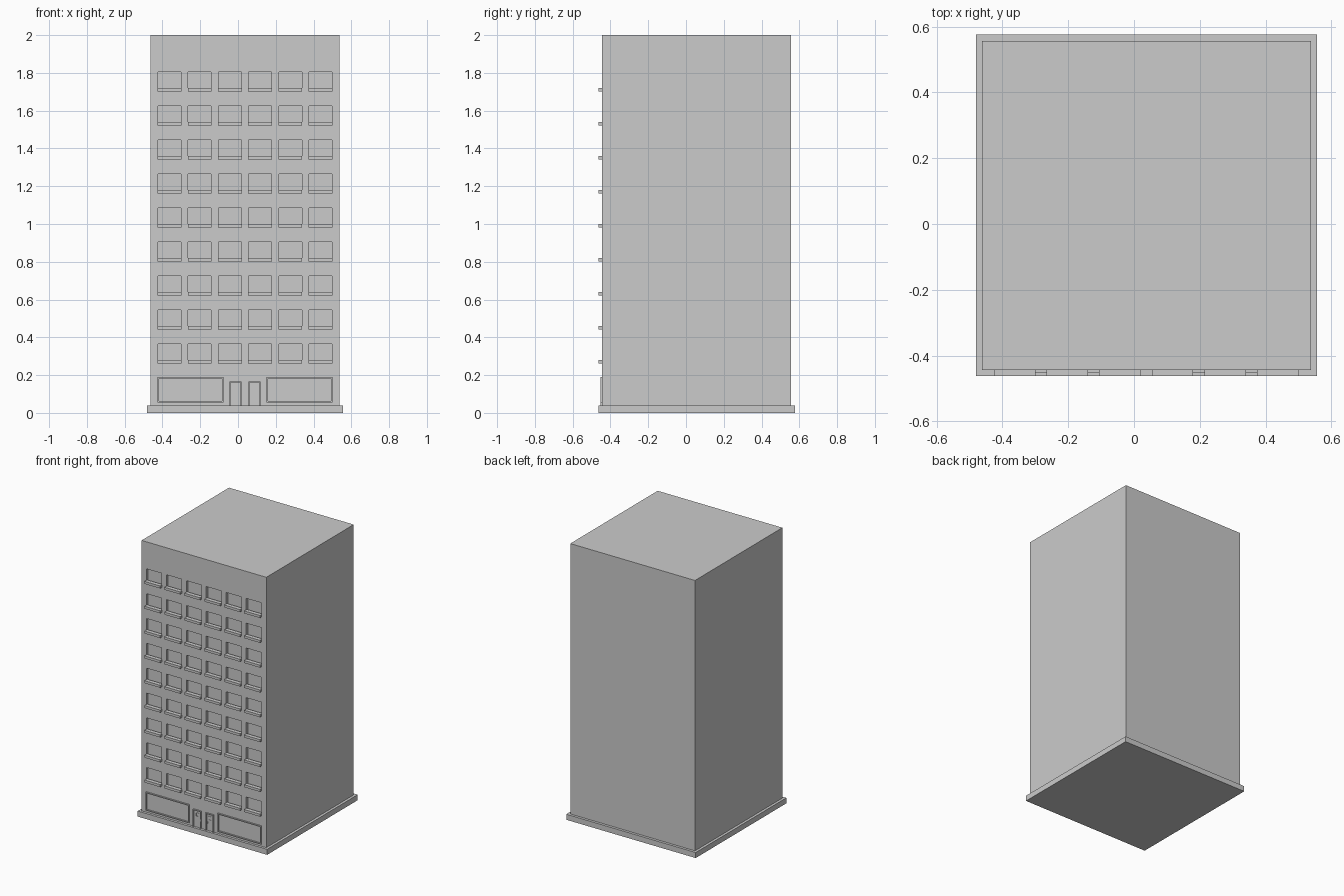
import bpy, bmesh
from mathutils import Matrix, Vector

if "Cube" in bpy.data.objects:
    bpy.data.objects.remove(bpy.data.objects["Cube"])

FRONT = -0.444            # plane of the street wall
COLS = [-0.426 + 0.16 * i for i in range(6)]
ROWS = [0.262 + 0.18 * j for j in range(9)]
WIN_W, WIN_H, SILL_H = 0.126, 0.102, 0.018
SHOPS = [(-0.426, -0.077), (0.151, 0.500)]
DOORS = [(-0.046, 0.019), (0.055, 0.120)]
GROUND = 0.04


def boxes(name, items):
    """One object made of boxes given as (x0, x1, y0, y1, z0, z1)."""
    bm = bmesh.new()
    for x0, x1, y0, y1, z0, z1 in items:
        centre = Vector((x0 + x1, y0 + y1, z0 + z1)) / 2
        size = Vector((x1 - x0, y1 - y0, z1 - z0))
        bmesh.ops.create_cube(bm, size=1, matrix=Matrix.Translation(centre) @ Matrix.Diagonal(size).to_4x4())
    mesh = bpy.data.meshes.new(name)
    bm.to_mesh(mesh)
    bm.free()
    ob = bpy.data.objects.new(name, mesh)
    bpy.context.collection.objects.link(ob)
    return ob


def frame(x0, x1, z0, z1, t, y0, y1, bottom=True):
    """Bars around an opening; a door frame has no bottom bar."""
    zb = z0 + t if bottom else z0
    bars = [(x0, x0 + t, y0, y1, z0, z1), (x1 - t, x1, y0, y1, z0, z1),
            (x0 + t, x1 - t, y0, y1, z1 - t, z1)]
    if bottom:
        bars.append((x0 + t, x1 - t, y0, y1, z0, zb))
    return bars


# Pavement slab and tower block
boxes("base_slab", [(-0.481, 0.557, -0.462, 0.576, 0, GROUND)])
tower = boxes("tower", [(-0.462, 0.538, FRONT, 0.557, GROUND, 2.0)])

# Window recesses cut into the street wall
cutter = boxes("window_cutter", [(x + 0.002, x + WIN_W - 0.002, FRONT - 0.05, FRONT + 0.02, z + 0.006, z + WIN_H)
                                 for x in COLS for z in ROWS])
cutter.hide_render = True
cutter.hide_viewport = True
cut = tower.modifiers.new("windows", "BOOLEAN")
cut.operation = "DIFFERENCE"
cut.solver = "EXACT"
cut.object = cutter

# Projecting window sills
boxes("window_sills", [(x, x + WIN_W, FRONT - 0.019, FRONT + 0.01, z, z + SILL_H)
                       for x in COLS for z in ROWS])

# Shop window frames
boxes("shop_frames", [bar for a, b in SHOPS
                      for bar in frame(a, b, 0.056, 0.189, 0.007, FRONT - 0.009, FRONT + 0.004)])

# Entrance door frames
boxes("door_frames", [bar for a, b in DOORS
                      for bar in frame(a, b, GROUND, 0.167, 0.006, FRONT - 0.009, FRONT + 0.004, False)])

# Small raised pane surrounds and handles on the doors
details = []
for i, (a, b) in enumerate(DOORS):
    mid = (a + b) / 2
    details += frame(mid - 0.012, mid + 0.012, 0.118, 0.146, 0.003, FRONT - 0.003, FRONT + 0.002)
    hx = b - 0.014 if i == 0 else a + 0.010
    details.append((hx, hx + 0.004, FRONT - 0.006, FRONT + 0.002, 0.092, 0.104))
boxes("door_details", details)
